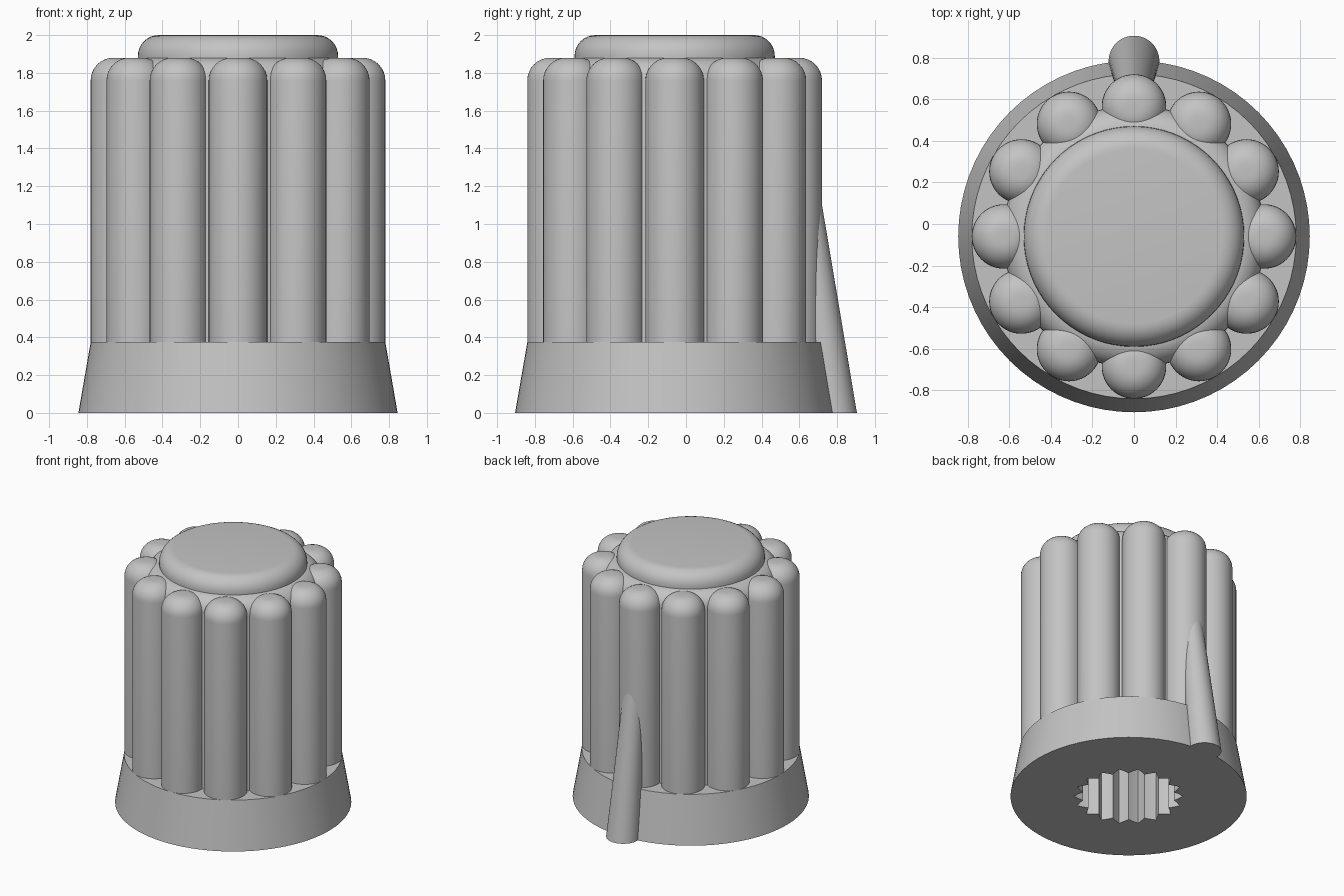
import bpy
import bmesh
import math
from mathutils import Vector

if "Cube" in bpy.data.objects:
    bpy.data.objects.remove(bpy.data.objects["Cube"])

CY = -0.06          # knob axis offset along y
SEG = 72            # four points for each of the 18 spline teeth

grey = bpy.data.materials.new("grey plastic")
grey.use_nodes = True
GREY = (0.55, 0.55, 0.55, 1.0)
grey.diffuse_color = GREY
grey.node_tree.nodes["Principled BSDF"].inputs["Base Color"].default_value = GREY


def fillet(radius, top, size, steps=8):
    """Rounded top edge of a turned profile, as (radius, z) points."""
    return [(radius - size + size * math.cos(a), top - size + size * math.sin(a))
            for a in (math.pi / 2 * i / steps for i in range(steps + 1))]


def turned(name, profile, centre, seg=SEG, lean=(0, 0)):
    """Turn a profile from bottom to top; a radius may be a list repeated round the ring."""
    bm = bmesh.new()
    rings = []
    for r, z in profile:
        radii = r if isinstance(r, list) else [r]
        ring = []
        for i in range(seg):
            a = 2 * math.pi * i / seg
            rr = radii[i % len(radii)]
            ring.append(bm.verts.new((rr * math.cos(a) + lean[0] * z,
                                      rr * math.sin(a) + lean[1] * z, z)))
        rings.append(ring)
    for low, high in zip(rings, rings[1:]):
        for i in range(seg):
            j = (i + 1) % seg
            bm.faces.new((low[i], low[j], high[j], high[i]))
    bm.faces.new(rings[0][::-1])
    bm.faces.new(rings[-1])
    bmesh.ops.recalc_face_normals(bm, faces=bm.faces)
    mesh = bpy.data.meshes.new(name)
    bm.to_mesh(mesh)
    bm.free()
    mesh.materials.append(grey)
    obj = bpy.data.objects.new(name, mesh)
    obj.location = Vector(centre)
    bpy.context.collection.objects.link(obj)
    bpy.ops.object.select_all(action='DESELECT')
    obj.select_set(True)
    bpy.context.view_layer.objects.active = obj
    bpy.ops.object.shade_smooth_by_angle(angle=math.radians(30))
    return obj


# Body: splined shaft hole, flared skirt and round core
spline = [0.39, 0.36, 0.33, 0.36]
turned("knob_body",
       [(spline, 1.1), (spline, 0.0), (0.845, 0.0), (0.78, 0.375), (0.63, 0.375)]
       + fillet(0.63, 1.88, 0.12), (0, CY, 0))

# Raised cap with a rounded rim
turned("top_cap", [(0.53, 1.86)] + fillet(0.53, 2.0, 0.11), (0, CY, 0))

# Twelve rounded grip ribs
for k in range(12):
    a = math.tau * k / 12
    turned(f"grip_rib_{k + 1}", [(0.155, 0.37)] + fillet(0.155, 1.88, 0.12),
           (0.625 * math.cos(a), CY + 0.625 * math.sin(a), 0), seg=48)

# Leaning, tapered pointer at the back
turned("pointer", [(0.122, 0.0), (0.072, 1.25)], (0, 0.783, 0), seg=48, lean=(0, -0.128))
